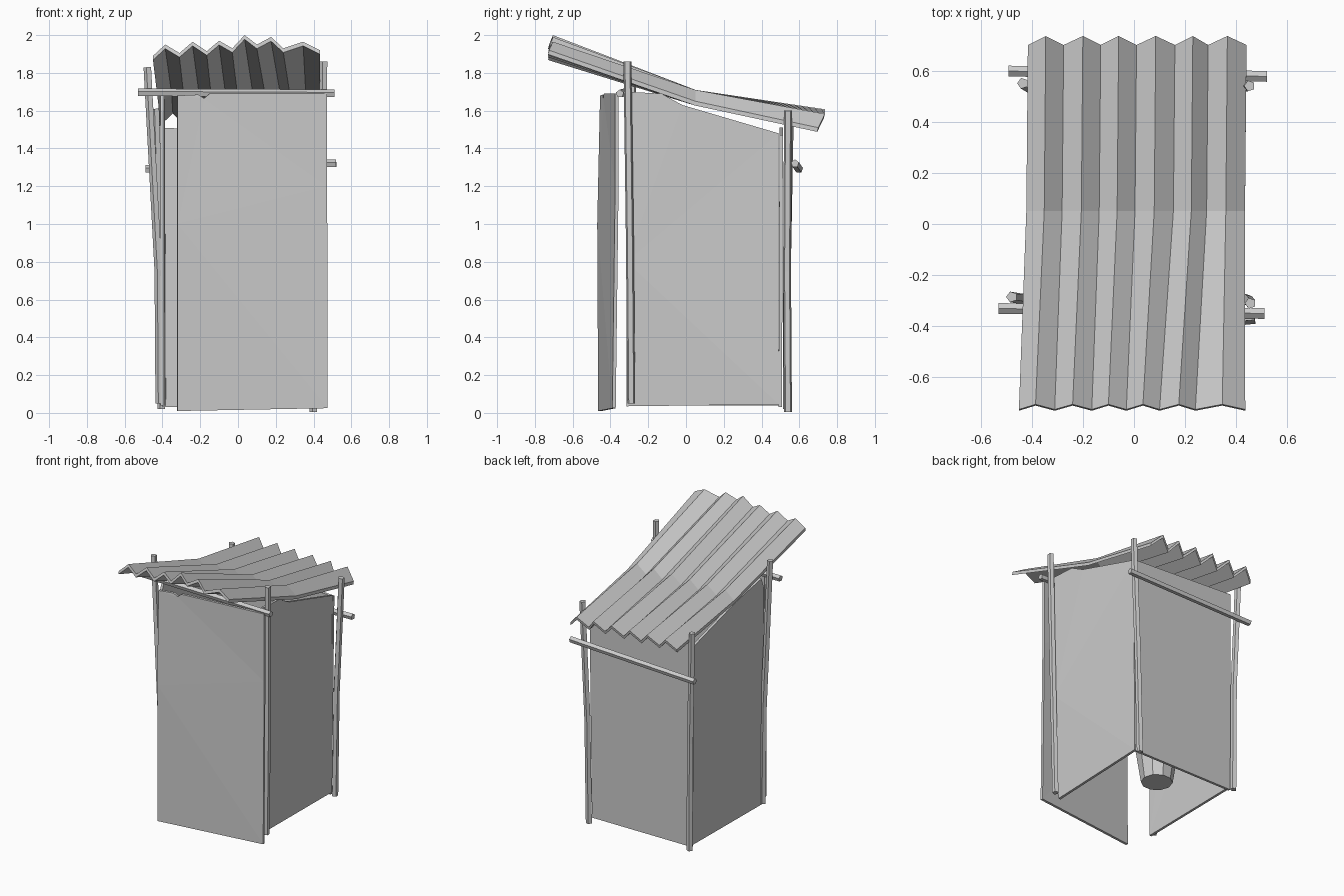
import bpy, bmesh, math
from mathutils import Vector

if "Cube" in bpy.data.objects:
    bpy.data.objects.remove(bpy.data.objects["Cube"])


def finish(bm, name):
    bmesh.ops.recalc_face_normals(bm, faces=bm.faces)
    me = bpy.data.meshes.new(name)
    bm.to_mesh(me)
    bm.free()
    ob = bpy.data.objects.new(name, me)
    bpy.context.collection.objects.link(ob)
    return ob


def pole(name, pts, r=0.022, sides=5):
    """Rough pole swept along a few points."""
    bm = bmesh.new()
    pts = [Vector(p) for p in pts]
    d = (pts[-1] - pts[0]).normalized()
    a = d.cross(Vector((0, 1, 0)) if abs(d.y) < 0.8 else Vector((1, 0, 0))).normalized()
    b = d.cross(a)
    rings = []
    for p in pts:
        rings.append([bm.verts.new(p + r * (math.cos(t) * a + math.sin(t) * b))
                      for t in (2 * math.pi * i / sides for i in range(sides))])
    for r0, r1 in zip(rings, rings[1:]):
        for i in range(sides):
            j = (i + 1) % sides
            bm.faces.new((r0[i], r0[j], r1[j], r1[i]))
    bm.faces.new(rings[0])
    bm.faces.new(rings[-1])
    return finish(bm, name)


def panel(name, pts, offset):
    """Sheet outline thickened by an offset vector."""
    bm = bmesh.new()
    f = bm.faces.new([bm.verts.new(p) for p in pts])
    ext = bmesh.ops.extrude_face_region(bm, geom=[f], use_keep_orig=True)
    bmesh.ops.translate(bm, vec=offset,
                        verts=[v for v in ext["geom"] if isinstance(v, bmesh.types.BMVert)])
    bmesh.ops.triangulate(bm, faces=[f for f in bm.faces if len(f.verts) > 4])
    return finish(bm, name)


# Corrugated roof: zigzag rows lofted front to back
xf = [-.45, -.385, -.31, -.24, -.165, -.10, -.03, .035, .10, .175, .24, .345, .435]
zf = [1.89, 1.95, 1.905, 1.965, 1.915, 1.97, 1.93, 2.0, 1.95, 1.99, 1.93, 1.965, 1.92]
xb = [-.415, -.345, -.275, -.20, -.13, -.06, .01, .085, .16, .23, .29, .365, .44]
bm = bmesh.new()
rows = []
for k in range(3):
    top, low = [], []
    for i in range(13):
        pk = i % 2
        tilt = .03 * i / 12
        x = (xf[i], xb[i] - .006, xb[i])[k]
        y = (-.725 + .02 * pk, .05, .70 + .035 * pk)[k]
        z = (zf[i], 1.65 + .06 * pk, 1.54 + .07 * pk - tilt)[k]
        top.append(bm.verts.new((x, y, z)))
        low.append(bm.verts.new((x, y - .005, z - .022)))
    rows.append(top + low[::-1])
n = len(rows[0])
for r0, r1 in zip(rows, rows[1:]):
    for i in range(n):
        j = (i + 1) % n
        bm.faces.new((r0[i], r0[j], r1[j], r1[i]))
for r in (rows[0], rows[-1]):
    for i in range(12):
        bm.faces.new((r[i], r[i + 1], r[n - 2 - i], r[n - 1 - i]))
finish(bm, "corrugated_roof")

# Side walls with sloping tops
panel("right_wall", [(.385, -.315, .035), (.405, .49, .045), (.415, .49, 1.48), (.425, -.02, 1.63),
                     (.425, -.13, 1.69), (.425, -.31, 1.70), (.42, -.315, .8)], (-.018, 0, 0))
panel("left_wall", [(-.41, -.31, .04), (-.40, .49, .04), (-.405, .49, 1.48),
                    (-.405, 0, 1.62), (-.41, -.28, 1.68), (-.41, -.31, 1.6)], (.018, 0, 0))

# Back wall
panel("back_wall", [(-.40, .49, .03), (.40, .49, .03), (.415, .495, 1.47), (0, .495, 1.49),
                    (-.40, .495, 1.51)], (0, .018, 0))

# Door, slightly ajar at its left edge
panel("door", [(-.32, -.465, .01), (.475, -.39, .025), (.472, -.375, 1.2), (.472, -.375, 1.69),
               (-.15, -.435, 1.69), (-.18, -.438, 1.665), (-.21, -.44, 1.685),
               (-.32, -.455, 1.68), (-.32, -.47, 1.0)], (-.002, .018, 0))

# Corner posts
pole("front_right_post", [(.43, -.29, .05), (.445, -.297, .9), (.455, -.31, 1.86)])
pole("front_left_post", [(-.415, -.29, .05), (-.42, -.295, .75), (-.478, -.285, 1.83)])
pole("back_right_post", [(.40, .54, .005), (.415, .535, .75), (.452, .54, 1.60)])
pole("back_left_post", [(-.405, .535, .02), (-.41, .535, .8), (-.435, .55, 1.61)])

# Cross rails
pole("front_rail", [(-.53, -.33, 1.695), (.51, -.35, 1.69)], .022)
pole("back_rail", [(-.49, .598, 1.29), (.52, .577, 1.32)], .022)

# Bucket inside
bm = bmesh.new()
rings = []
for r, z in ((.105, .05), (.155, .38), (.135, .38), (.09, .07)):
    rings.append([bm.verts.new((.01 + r * math.cos(i * math.pi / 5),
                                .245 + r * math.sin(i * math.pi / 5), z)) for i in range(10)])
for r0, r1 in zip(rings, rings[1:]):
    for i in range(10):
        j = (i + 1) % 10
        bm.faces.new((r0[i], r0[j], r1[j], r1[i]))
bm.faces.new(rings[0])
bm.faces.new(rings[-1])
finish(bm, "bucket")
